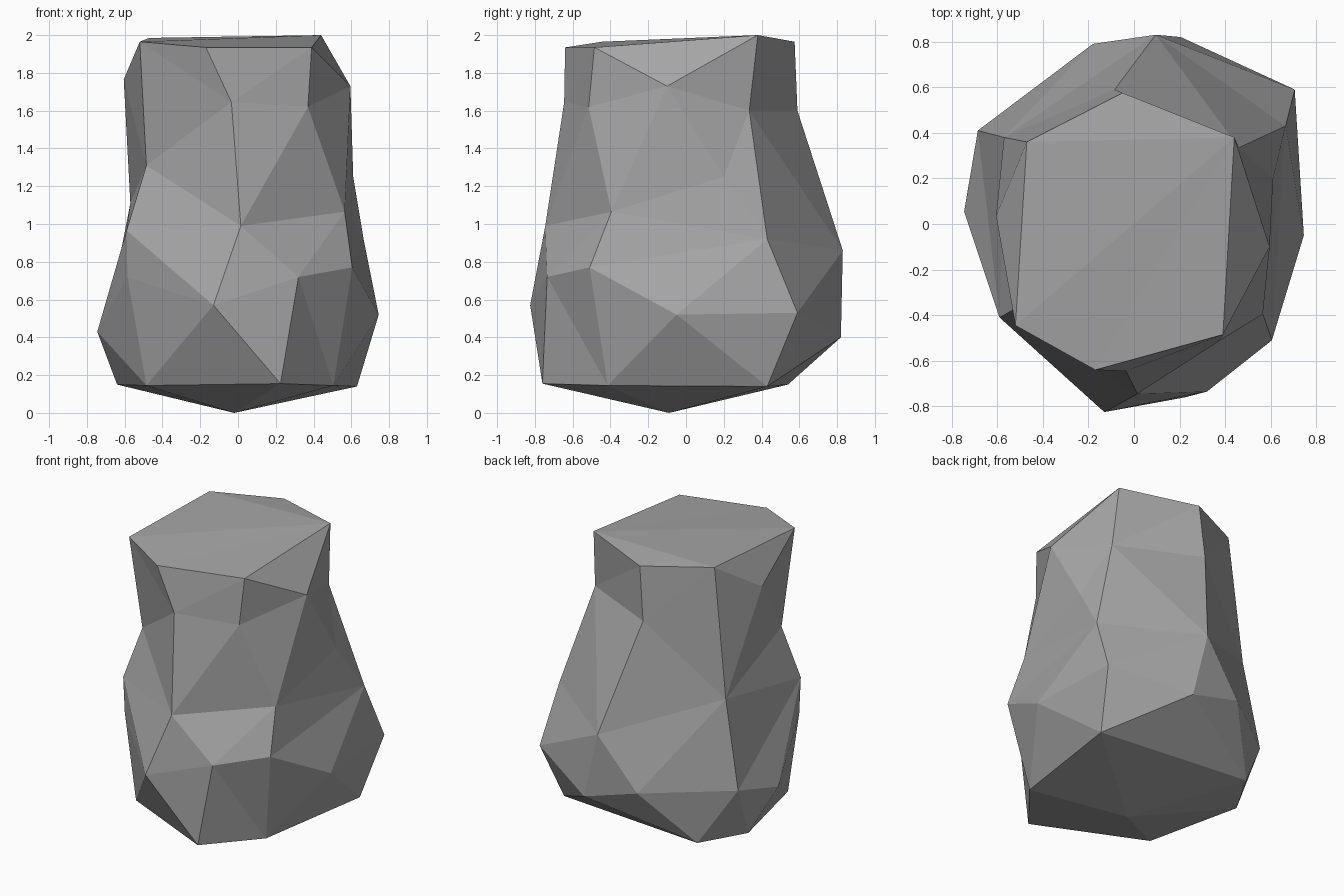
import bpy, bmesh
from mathutils import Vector

cube = bpy.data.objects.get("Cube")
if cube:
    bpy.data.objects.remove(cube, do_unlink=True)

stone = bpy.data.materials.new("stone_grey")
stone.use_nodes = True
GREY = (0.38, 0.38, 0.38, 1)
stone.diffuse_color = GREY
bsdf = stone.node_tree.nodes["Principled BSDF"]
bsdf.inputs["Base Color"].default_value = GREY
bsdf.inputs["Roughness"].default_value = 0.9

bm = bmesh.new()


def ring(*points):
    return [bm.verts.new(p) for p in points]


def skin(upper, lower):
    """Join two rows of corners with triangles, always taking the shorter diagonal."""
    i = j = 0
    while i < len(upper) - 1 or j < len(lower) - 1:
        a, b = upper[i], lower[j]
        step_up = (upper[i + 1].co - b.co).length if i < len(upper) - 1 else 1e9
        step_low = (lower[j + 1].co - a.co).length if j < len(lower) - 1 else 1e9
        if step_up < step_low:
            i += 1
            tri = (a, b, upper[i])
        else:
            j += 1
            tri = (a, b, lower[j])
        if len(set(tri)) == 3:
            bm.faces.new(tri)


# Rough rings of corners, counter-clockwise from the front
crown = ring((-.17, -.64, 1.935), (.39, -.485, 1.935), (.44, .38, 2),
             (-.05, .575, 1.965), (-.47, .36, 1.985), (-.52, -.445, 1.965))
shoulder = ring((-.035, -.645, 1.645), (.37, -.515, 1.62), (.595, -.1, 1.73),
                (.46, .335, 1.6), (-.085, .59, 1.6), (-.57, .38, 1.11),
                (-.605, .035, 1.765), (-.485, -.35, 1.31))
side_dent = bm.verts.new((.61, .2, 1.25))
waist = ring((.015, -.745, .99), (.565, -.395, 1.065), (.665, .43, .92), (.095, .83, .86))
waist += [shoulder[5]] + ring((-.59, -.41, .965))
belly = ring((-.13, -.825, .57), (.32, -.735, .72), (.605, -.51, .77), (.745, -.05, .52),
             (.705, .59, .53), (.205, .82, .4), (-.18, .79, .51), (-.685, .41, .52),
             (-.745, .055, .43), (-.585, -.4, .72))
foot = ring((.225, -.76, .155), (.505, -.415, .145), (.63, .43, .14),
            (-.465, .54, .15), (-.64, .235, .15), (-.485, -.42, .145))
base = bm.verts.new((-.02, -.09, 0))

# Top: a fan from its highest corner
high = crown[2]
for k in (3, 4, 5, 0):
    bm.faces.new((high, crown[k], crown[(k + 1) % 6]))

# Neck, with a dent on one side
skin(crown + crown[:1], shoulder + shoulder[:1])
bm.faces.new((shoulder[2], side_dent, shoulder[3]))
neck_edge = shoulder[:3] + [side_dent] + shoulder[3:] + shoulder[:1]
skin(neck_edge, waist + waist[:1])

# Body, skinned in three stretches between its creases
skin(waist[:3], belly[:3])
skin(waist[2:], belly[2:8])
skin([waist[5], waist[0]], belly[7:] + belly[:1])

# Underside
skin(belly + belly[:1], foot + foot[:1])
for k in range(6):
    bm.faces.new((base, foot[(k + 1) % 6], foot[k]))

bmesh.ops.recalc_face_normals(bm, faces=bm.faces[:])
mesh = bpy.data.meshes.new("boulder")
bm.to_mesh(mesh)
bm.free()
mesh.materials.append(stone)
boulder = bpy.data.objects.new("boulder", mesh)
bpy.context.collection.objects.link(boulder)
